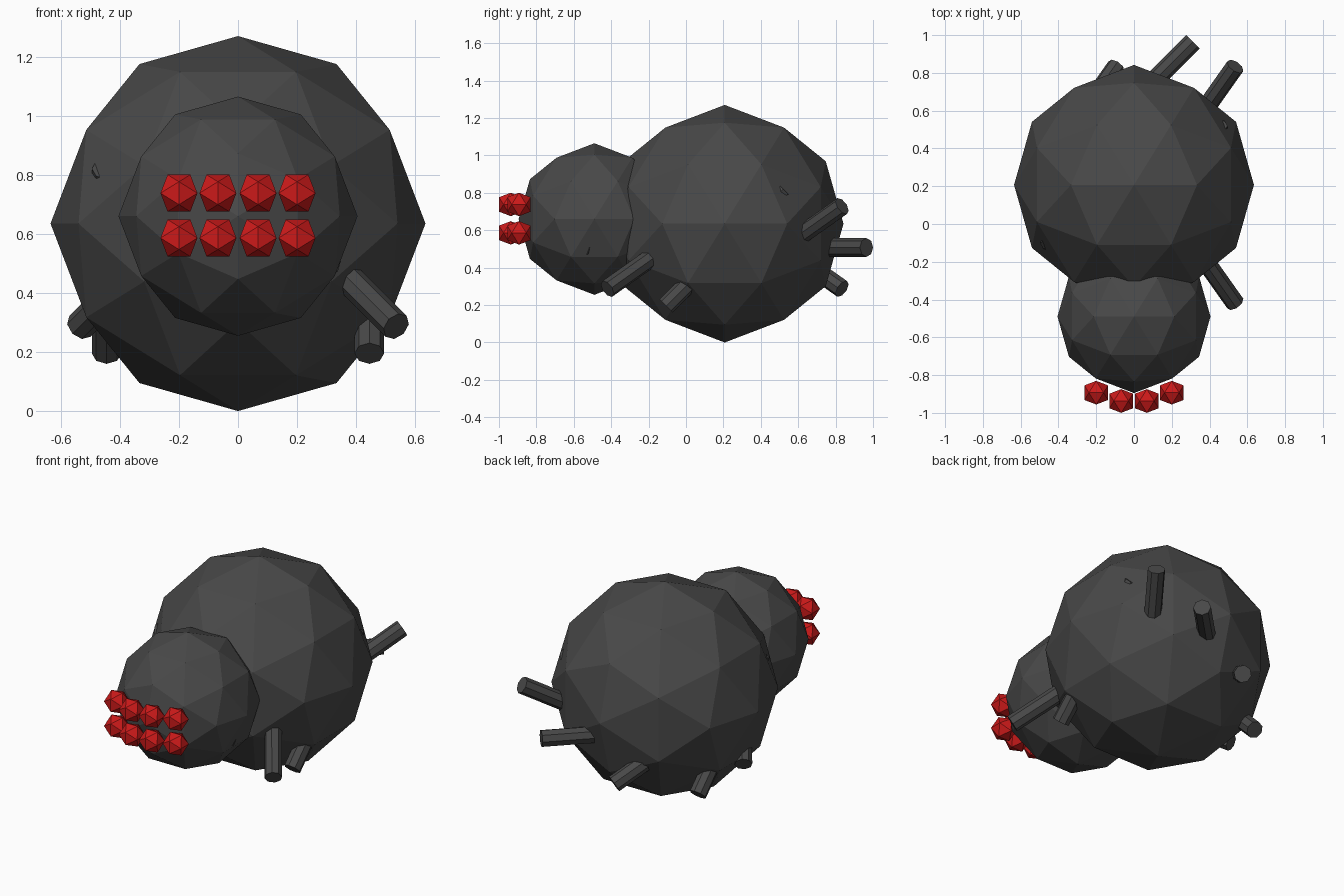
import bpy
from math import pi, sin, cos, radians, atan, sqrt
from mathutils import Matrix, Vector

if "Cube" in bpy.data.objects:
    bpy.data.objects.remove(bpy.data.objects["Cube"])


def material(name, color):
    m = bpy.data.materials.new(name)
    m.diffuse_color = (*color, 1)
    m.use_nodes = True
    m.node_tree.nodes["Principled BSDF"].inputs["Base Color"].default_value = m.diffuse_color
    return m


dark = material("dark_body", (0.065, 0.065, 0.065))
red = material("red_eye", (0.60, 0.01, 0.01))

# Turns the pole vertex aside so an edge lies along x at the top
TILT = -atan(2 / (1 + sqrt(5)))


def ico(name, center, radius, subdivisions, mat):
    bpy.ops.mesh.primitive_ico_sphere_add(subdivisions=subdivisions, radius=radius)
    ob = bpy.context.object
    ob.name = name
    ob.data.transform(Matrix.Rotation(TILT, 4, 'Y'))
    ob.location = center
    ob.data.materials.append(mat)
    return ob


# Body
ABDOMEN = Vector((0, 0.207, 0.635))
ico("abdomen", ABDOMEN, 0.635, 2, dark)
ico("head", (0, -0.49, 0.66), 0.405, 2, dark)

# Two rows of four eyes
for row, z in (("lower", 0.586), ("upper", 0.738)):
    for x, y in ((0.068, -0.937), (0.2, -0.893)):
        for side, s in (("left", -1), ("right", 1)):
            ico(f"{row}_eye_{side}", (s * x, y, z), 0.0735, 1, red)

# Eight legs on a ring, each tilted 45 degrees and turned by its ring angle
RING, LENGTH, THICK = 0.445, 0.885, 0.05
for i in range(8):
    a = i * pi / 4
    bpy.ops.mesh.primitive_cylinder_add(vertices=8, radius=THICK, depth=LENGTH)
    leg = bpy.context.object
    leg.name = f"leg_{i + 1}"
    center = ABDOMEN + Vector((RING * cos(a), RING * sin(a), -0.127))
    leg.matrix_world = (Matrix.Translation(center)
                        @ Matrix.Rotation(a, 4, 'Y')
                        @ Matrix.Rotation(radians(-45), 4, 'X'))
    leg.data.materials.append(dark)
